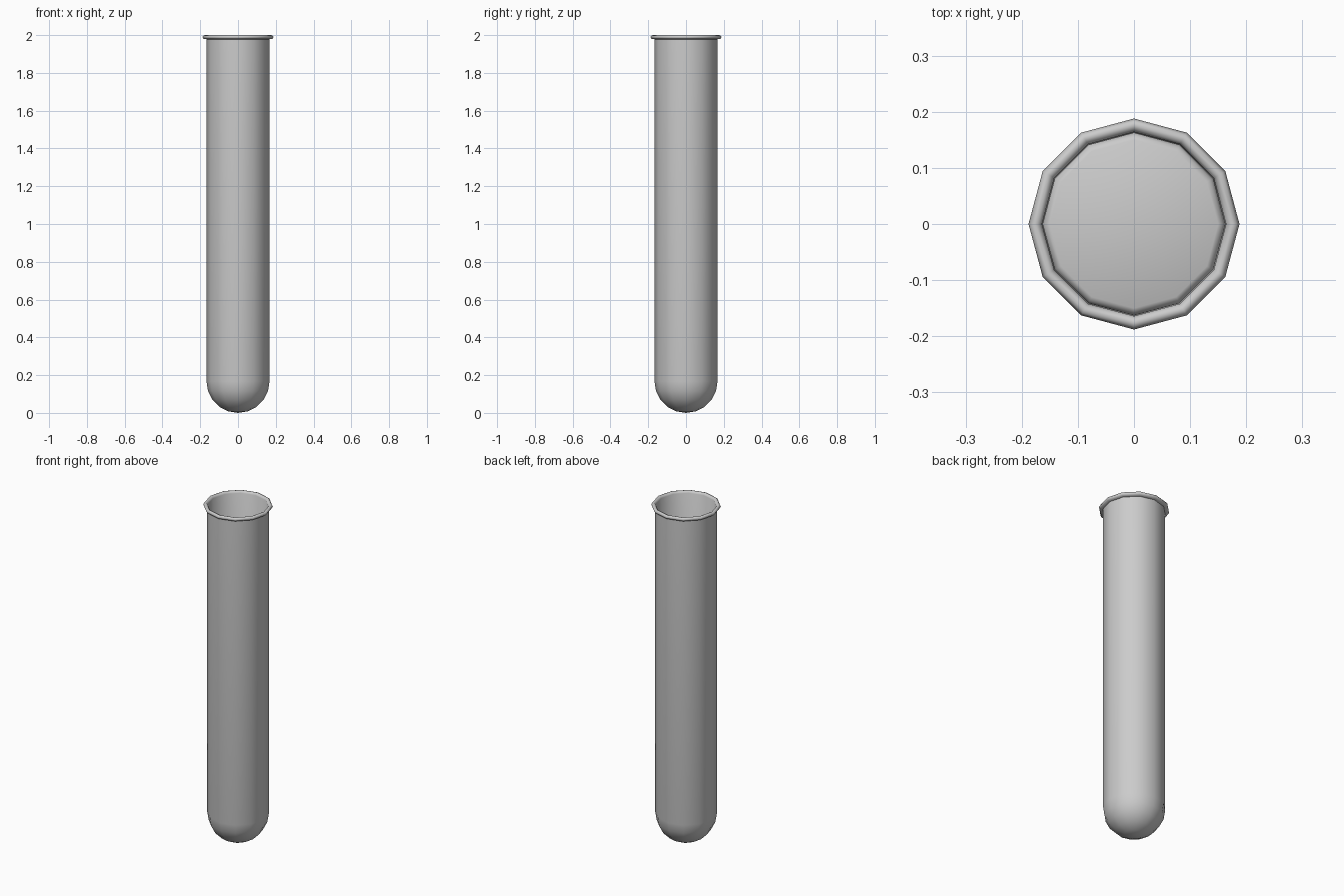
import bpy, bmesh
from math import cos, sin, pi

if "Cube" in bpy.data.objects:
    bpy.data.objects.remove(bpy.data.objects["Cube"])

SIDES = 12


def lathe(name, profile, angle=50):
    """Spin an (r, z) profile around z; r = 0 makes a pole."""
    bm = bmesh.new()
    rings = []
    for r, z in profile:
        if r == 0:
            rings.append([bm.verts.new((0, 0, z))] * SIDES)
        else:
            rings.append([bm.verts.new((r * cos(2 * pi * i / SIDES), r * sin(2 * pi * i / SIDES), z))
                          for i in range(SIDES)])
    for a, b in zip(rings, rings[1:]):
        for i in range(SIDES):
            j = (i + 1) % SIDES
            quad = dict.fromkeys((a[i], a[j], b[j], b[i]))
            bm.faces.new(list(quad))
    bmesh.ops.recalc_face_normals(bm, faces=bm.faces)
    mesh = bpy.data.meshes.new(name)
    bm.to_mesh(mesh)
    bm.free()
    ob = bpy.data.objects.new(name, mesh)
    bpy.context.collection.objects.link(ob)
    bpy.ops.object.select_all(action='DESELECT')
    ob.select_set(True)
    bpy.context.view_layer.objects.active = ob
    bpy.ops.object.shade_smooth_by_angle(angle=angle * pi / 180)
    return ob


def bowl(r, base, steps=5):
    """Quarter-round profile from the bottom pole up to the wall."""
    return [(0 if k == 0 else r * sin(k * pi / 2 / steps),
             base + r * (1 - cos(k * pi / 2 / steps))) for k in range(steps + 1)]


# Thin glass tube: outer wall, rolled lip, inner wall and inner bowl
outer = bowl(0.167, 0.0)
lip = [(0.167, 1.978), (0.182, 1.98), (0.188, 1.99), (0.183, 1.998),
       (0.176, 2.0), (0.169, 1.997), (0.164, 1.988)]
inner = bowl(0.164, 0.004)[::-1]
lathe("tube", outer + lip + inner, angle=80)

# Contents: level surface with a softened edge
lathe("liquid", bowl(0.163, 0.006) + [(0.163, 0.985), (0.158, 0.996), (0.15, 1.0), (0, 1.0)], angle=80)
